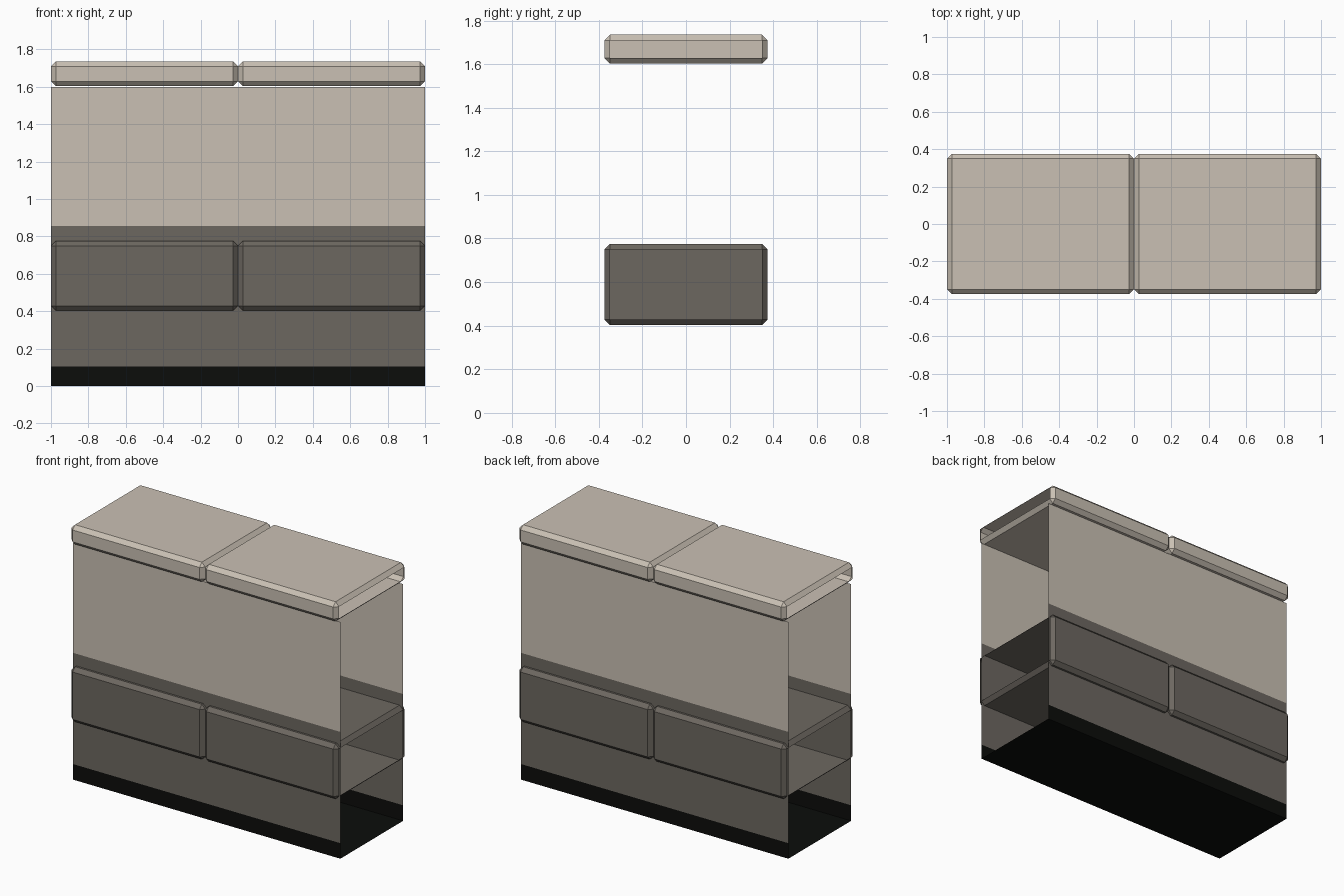
import bpy, bmesh

if "Cube" in bpy.data.objects:
    bpy.data.objects.remove(bpy.data.objects["Cube"])


def material(name, rgb):
    m = bpy.data.materials.new(name)
    m.diffuse_color = (*rgb, 1)
    m.use_nodes = True
    m.node_tree.nodes["Principled BSDF"].inputs["Base Color"].default_value = m.diffuse_color
    return m


BEIGE = material("warm beige", (0.59, 0.53, 0.455))
GREY = material("dark taupe", (0.152, 0.137, 0.118))
BLACK = material("near black", (0.0035, 0.004, 0.0033))


def finish(bm, name, mats):
    me = bpy.data.meshes.new(name)
    bm.to_mesh(me)
    bm.free()
    for m in mats:
        me.materials.append(m)
    bpy.context.collection.objects.link(bpy.data.objects.new(name, me))


def block(name, side, z0, z1, mat):
    """Chamfered block, one unit long, left open at the outer end of the wall."""
    bm = bmesh.new()
    bmesh.ops.create_cube(bm, size=1)
    for v in bm.verts:
        v.co.x += side * 0.5
        v.co.y *= 0.75
        v.co.z = z0 + (v.co.z + 0.5) * (z1 - z0)
    bmesh.ops.bevel(bm, geom=bm.edges[:], offset=0.026, segments=1,
                    affect='EDGES', clamp_overlap=True)
    ends = [f for f in bm.faces if f.calc_center_median().x * side > 0.999]
    bmesh.ops.delete(bm, geom=ends, context='FACES')
    finish(bm, name, [mat])


# Cap stones and middle belt stones
for side, label in ((-1, "left"), (1, "right")):
    block("cap_stone_" + label, side, 1.603, 1.735, BEIGE)
    block("belt_stone_" + label, side, 0.403, 0.775, GREY)

# Wall sheets, front and back, banded by height
LEVELS = (0, 0.105, 0.857, 1.6)
for s, label in ((-1, "front"), (1, "back")):
    bm = bmesh.new()
    rows = [[bm.verts.new((x, s * 0.335, z)) for x in (s, -s)] for z in LEVELS]
    for i, (lo, hi) in enumerate(zip(rows, rows[1:])):
        # winding faces outward on both sides
        f = bm.faces.new((lo[1], lo[0], hi[0], hi[1]))
        f.normal_update()
        if f.normal.y * s < 0:
            f.normal_flip()
        f.material_index = i
    finish(bm, label + "_wall", [BLACK, GREY, BEIGE])

# Underside of the wall
bm = bmesh.new()
bm.faces.new([bm.verts.new((x, y, 0)) for x, y in
              ((-1, -0.335), (-1, 0.335), (1, 0.335), (1, -0.335))])
finish(bm, "wall_base", [BLACK])
